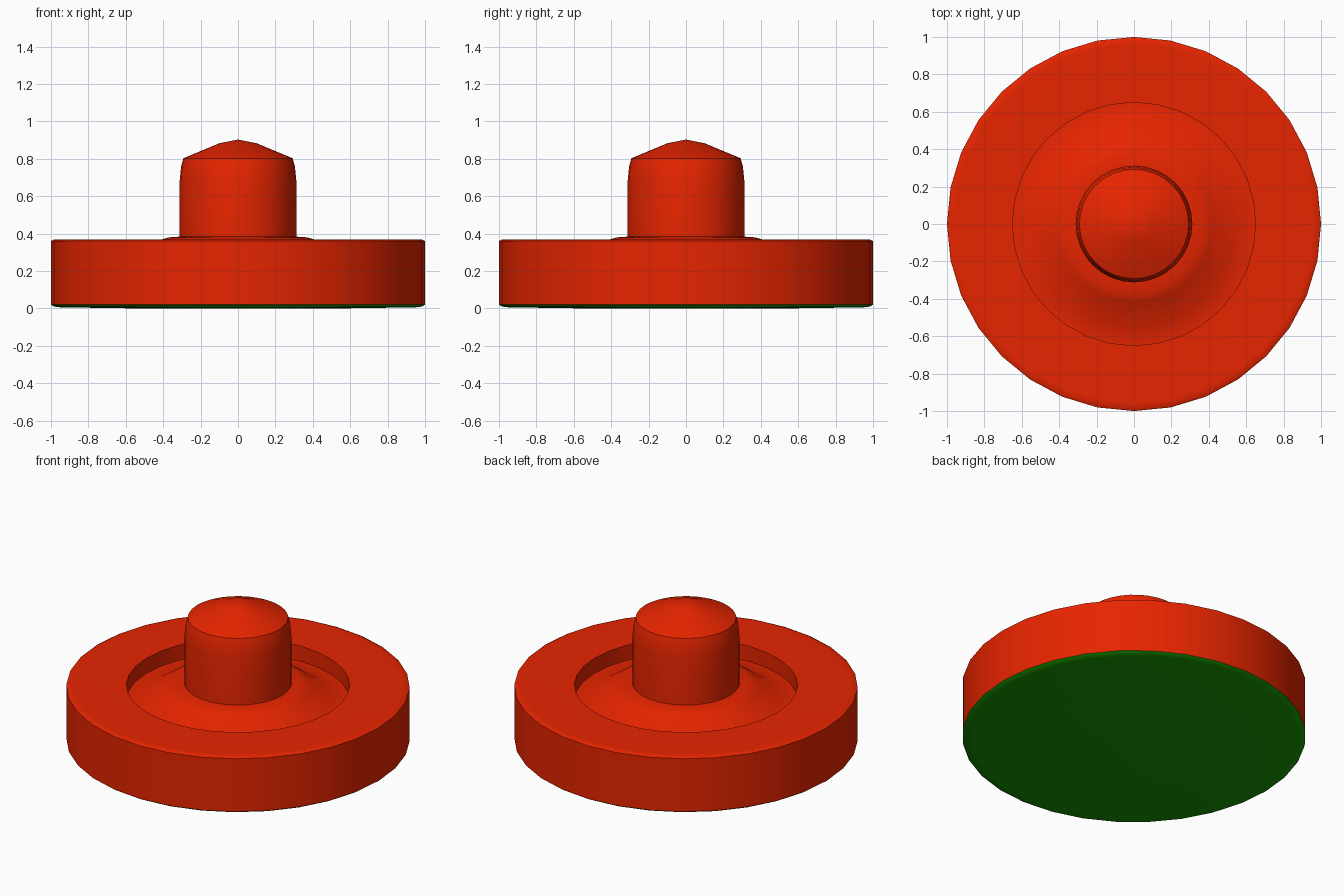
import bpy
import bmesh
from math import cos, sin, radians, tau

SEGMENTS = 32

cube = bpy.data.objects.get("Cube")
if cube:
    bpy.data.objects.remove(cube, do_unlink=True)


def make_material(name, rgb):
    mat = bpy.data.materials.new(name)
    mat.use_nodes = True
    color = (*rgb, 1)
    mat.diffuse_color = color
    bsdf = mat.node_tree.nodes["Principled BSDF"]
    bsdf.inputs["Base Color"].default_value = color
    return mat


def lathe(name, profile, mat):
    """Spin (radius, height) points, listed from bottom to top, around z."""
    bm = bmesh.new()
    rings = []
    for r, z in profile:
        count = SEGMENTS if r > 0 else 1
        rings.append([bm.verts.new((r * cos(tau * i / SEGMENTS),
                                    r * sin(tau * i / SEGMENTS), z))
                      for i in range(count)])
    for low, high in zip(rings, rings[1:]):
        for i in range(SEGMENTS):
            j = (i + 1) % SEGMENTS
            corners = [low[i % len(low)], low[j % len(low)],
                       high[j % len(high)], high[i % len(high)]]
            bm.faces.new(list(dict.fromkeys(corners)))
    mesh = bpy.data.meshes.new(name)
    bm.to_mesh(mesh)
    bm.free()
    mesh.materials.append(mat)
    obj = bpy.data.objects.new(name, mesh)
    bpy.context.collection.objects.link(obj)
    bpy.ops.object.select_all(action="DESELECT")
    obj.select_set(True)
    bpy.context.view_layer.objects.active = obj
    bpy.ops.object.shade_smooth_by_angle(angle=radians(45))
    return obj


red = make_material("red plastic", (0.8, 0.018, 0.0))
green = make_material("green felt", (0.008, 0.31, 0.0))

# Felt pad covering the underside
lathe("felt_pad", [(0, 0), (0.53, 0), (0.95, 0.006), (0.985, 0.01), (1, 0.02)], green)

# Round base: outer wall, flat rim, recessed groove and raised collar
lathe("base", [(1, 0.02), (1, 0.36), (0.985, 0.368), (0.96, 0.369), (0.65, 0.367),
               (0.65, 0.27), (0.55, 0.275), (0.42, 0.365),
               (0.37, 0.38), (0.31, 0.384)], red)

# Grip post with a tapered shoulder and a low domed cap
lathe("handle", [(0.312, 0.38), (0.312, 0.68), (0.304, 0.76), (0.292, 0.803),
                 (0.1, 0.883), (0, 0.903)], red)
